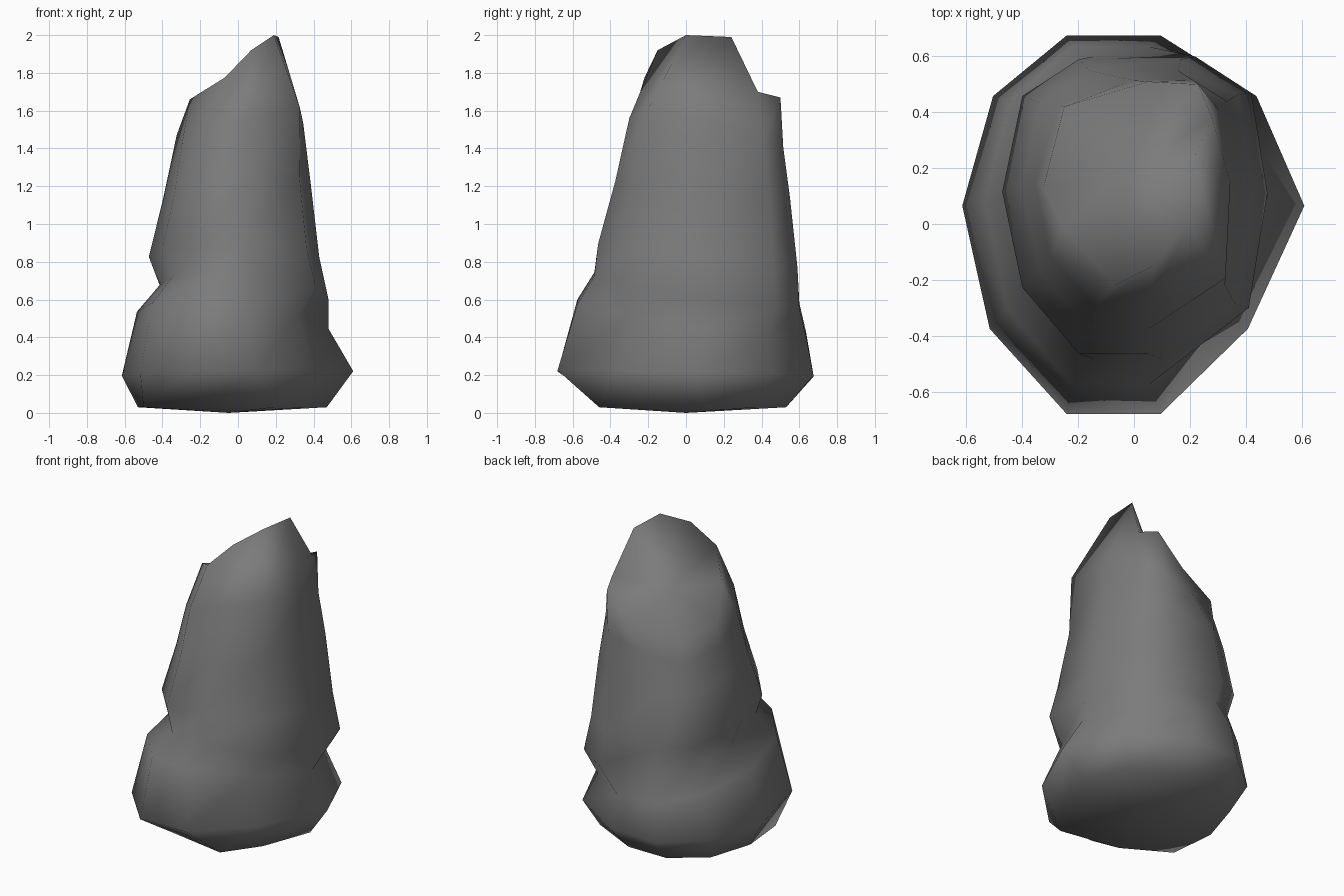
import bpy, bmesh

if "Cube" in bpy.data.objects:
    bpy.data.objects.remove(bpy.data.objects["Cube"])

# Ten-sided irregular outline, scaled to -1..1 (starts at the left, runs via the front)
base = [(-1, .10), (-.84, -.55), (-.39, -1), (.16, -1), (.67, -.55),
        (1, .10), (.72, .68), (.16, 1), (-.39, 1), (-.82, .68)]


def vary(changes):
    """Copy of the outline with some corners moved."""
    return [changes.get(i, p) for i, p in enumerate(base)]


foot = vary({1: (-.94, -.52), 2: (-.36, -.86), 3: (.44, -1), 4: (.76, -.55), 6: (.80, .68)})
column = vary({4: (.85, -.66), 6: (.87, .76), 7: (.42, 1), 9: (-.84, .75)})
shoulder = vary({4: (.95, -.74), 6: (.88, .74), 7: (.62, 1), 8: (.0, 1), 9: (-.74, .78)})

# Rings: outline, x min, x max, y min, y max, height, slope in x, slope in y
rings = [
    (foot, -.53, .47, -.46, .53, .03, 0, 0),
    (base, -.615, .61, -.68, .675, .21, .02, -.02),      # widest bulge
    (base, -.535, .48, -.575, .635, .50, -.09, -.14),    # shelf edge
    (column, -.415, .478, -.485, .60, .66, -.08, -.15),  # crease above shelf
    (column, -.472, .43, -.465, .59, .84, 0, -.12),      # column foot
    (column, -.40, .385, -.375, .55, 1.18, .12, -.10),   # column middle
    (shoulder, -.355, .345, -.30, .515, 1.47, .30, -.25),
]

# Broken slanted top: rim points from left via the front
rim = [(-.325, .13, 1.47), (-.255, -.01, 1.66), (-.07, -.22, 1.775),
       (.07, -.15, 1.92), (.19, 0, 2.0), (.215, .24, 1.99),
       (.28, .38, 1.70), (.23, .50, 1.67), (.05, .51, 1.48), (-.25, .42, 1.40)]

bm = bmesh.new()
loops = []
for outline, x0, x1, y0, y1, z, sx, sy in rings:
    loop = []
    for u, v in outline:
        x = (x0 + x1) / 2 + u * (x1 - x0) / 2
        y = (y0 + y1) / 2 + v * (y1 - y0) / 2
        loop.append(bm.verts.new((x, y, z + sx * x + sy * y)))
    loops.append(loop)
loops.append([bm.verts.new(p) for p in rim])

# Sides
n = len(base)
for a, b in zip(loops, loops[1:]):
    for i in range(n):
        j = (i + 1) % n
        bm.faces.new((a[i], a[j], b[j], b[i]))

# Underside point and hollow of the slanted top
for loop, p in ((loops[0], (-.05, 0, 0)), (loops[-1], (-.03, .18, 1.63))):
    c = bm.verts.new(p)
    for i in range(n):
        bm.faces.new((loop[i], loop[(i + 1) % n], c))

bmesh.ops.recalc_face_normals(bm, faces=bm.faces)
for f in bm.faces:
    f.smooth = True
mesh = bpy.data.meshes.new("standing_rock")
bm.to_mesh(mesh)
bm.free()
rock = bpy.data.objects.new("standing_rock", mesh)
bpy.context.collection.objects.link(rock)

# Dark grey stone
stone = bpy.data.materials.new("stone")
stone.diffuse_color = (.2, .2, .2, 1)
stone.use_nodes = True
stone.node_tree.nodes["Principled BSDF"].inputs["Base Color"].default_value = stone.diffuse_color
mesh.materials.append(stone)
